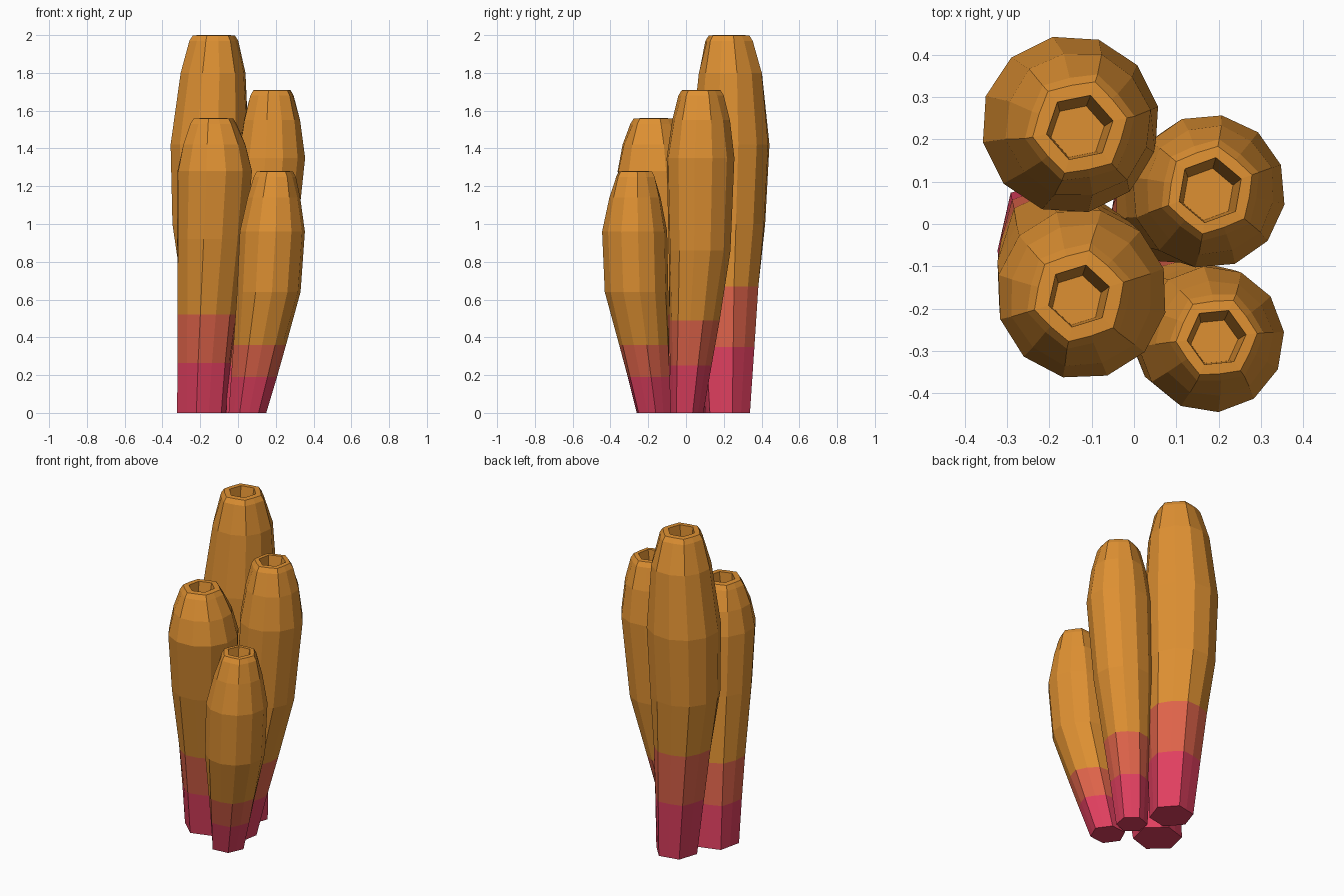
import bpy, bmesh, math

def material(name, rgb):
    m = bpy.data.materials.new(name)
    m.diffuse_color = (*rgb, 1)
    return m

MATS = [material("crimson", (0.74, 0.05, 0.115)),
        material("coral", (0.73, 0.125, 0.068)),
        material("amber", (0.73, 0.28, 0.032))]
N = 12

def tube(name, rings, hole, phase):
    """rings: (z, x, y, radius, roundness); roundness 0 = hexagon, 1 = 12-gon."""
    z, x, y, r, _ = rings[-1]
    # lip, opening and inner wall down to the floor
    rings = rings + [(z + 0.028, x, y, r * 0.86, 0.2), (z + 0.03, x, y, hole, 0),
                     (z - 0.12, x - 0.005, y - 0.01, hole * 0.8, 0)]
    bm = bmesh.new()
    loops = []
    for z, x, y, r, k in rings:
        loop = []
        for i in range(N):
            a = phase + math.tau * i / N
            flat = math.cos(math.pi / 6)
            rr = r * (flat + (1 - flat) * k) if i % 2 else r
            loop.append(bm.verts.new((x + rr * math.cos(a), y + rr * math.sin(a), z)))
        loops.append(loop)
    for j in range(len(loops) - 1):
        a, b = loops[j], loops[j + 1]
        for i in range(N):
            n = (i + 1) % N
            f = bm.faces.new((a[i], a[n], b[n], b[i]))
            f.material_index = min(j, 2)      # colour bands from the base up
    bm.faces.new(loops[0][::-1]).material_index = 0
    bm.faces.new(loops[-1]).material_index = 2
    me = bpy.data.meshes.new(name)
    bm.to_mesh(me)
    bm.free()
    for m in MATS:
        me.materials.append(m)
    bpy.context.collection.objects.link(bpy.data.objects.new(name, me))

# tallest tube, back left
tube("tall_tube", [
    (0, -0.09, 0.22, 0.125, 0), (0.35, -0.11, 0.22, 0.15, 0.3),
    (0.67, -0.13, 0.22, 0.172, 0.6), (1.0, -0.153, 0.225, 0.198, 1),
    (1.42, -0.15, 0.235, 0.211, 1), (1.8, -0.132, 0.235, 0.175, 0.8),
    (1.97, -0.128, 0.228, 0.132, 0.3)], 0.08, 0.2)

# second tube, back right
tube("right_back_tube", [
    (0, 0.02, 0.005, 0.088, 0), (0.25, 0.05, 0.025, 0.112, 0.3),
    (0.49, 0.085, 0.045, 0.135, 0.6), (0.86, 0.14, 0.072, 0.166, 1),
    (1.35, 0.176, 0.077, 0.182, 1), (1.55, 0.18, 0.08, 0.155, 0.8),
    (1.68, 0.18, 0.08, 0.122, 0.3)], 0.078, 0.35)

# third tube, front left
tube("left_front_tube", [
    (0, -0.19, -0.02, 0.138, 0), (0.265, -0.178, -0.045, 0.15, 0.3),
    (0.52, -0.163, -0.075, 0.164, 0.6), (0.92, -0.14, -0.13, 0.187, 1),
    (1.28, -0.123, -0.165, 0.202, 1), (1.42, -0.125, -0.168, 0.172, 0.8),
    (1.53, -0.13, -0.17, 0.128, 0.3)], 0.075, 0.3)

# shortest tube, front right
tube("short_tube", [
    (0, 0.05, -0.17, 0.1, 0), (0.19, 0.085, -0.197, 0.122, 0.3),
    (0.36, 0.115, -0.222, 0.14, 0.6), (0.64, 0.163, -0.262, 0.169, 1),
    (0.96, 0.182, -0.272, 0.173, 1), (1.14, 0.19, -0.27, 0.14, 0.8),
    (1.25, 0.195, -0.268, 0.112, 0.3)], 0.07, 0.1)
